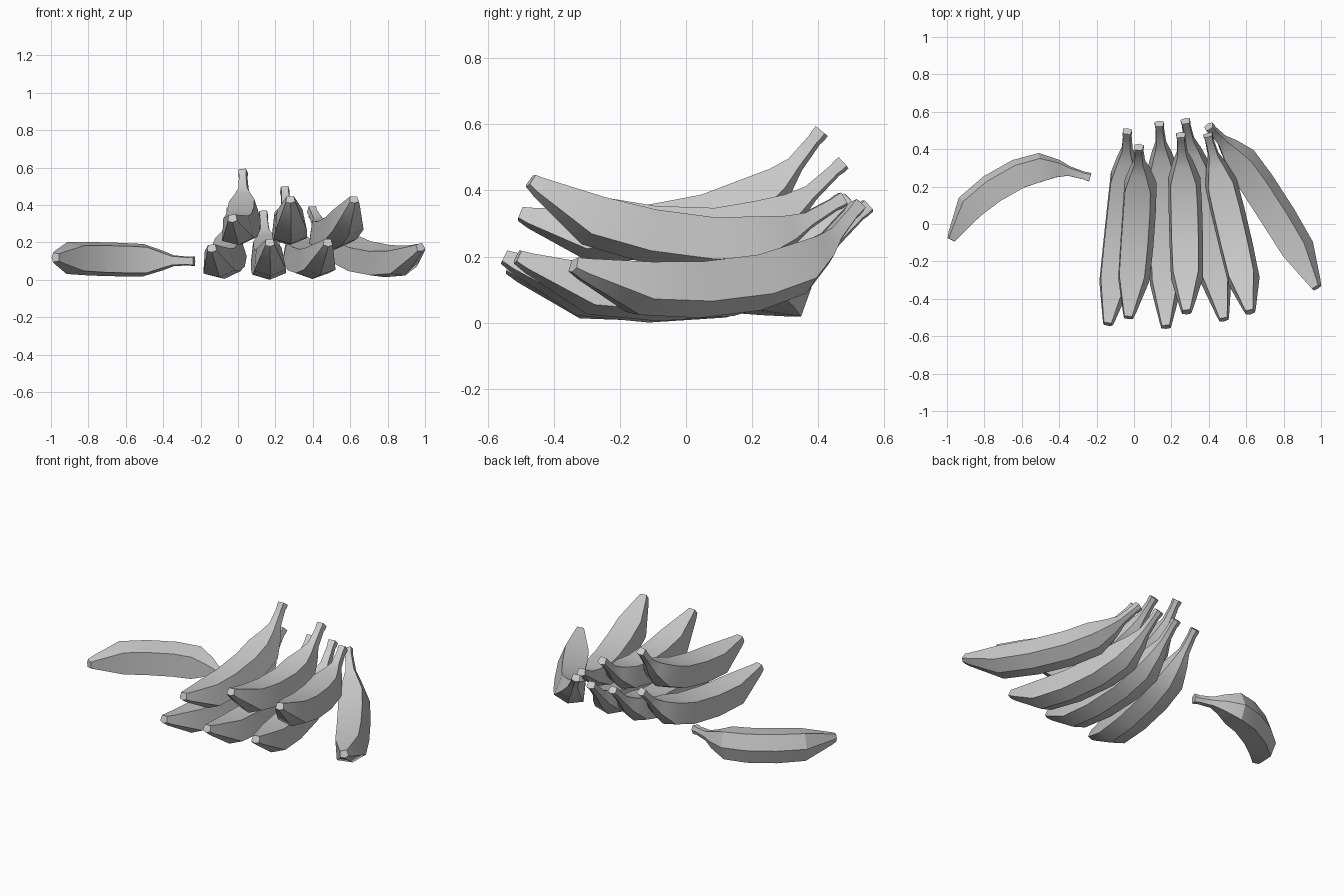
import bpy, bmesh, math
from mathutils import Vector

if "Cube" in bpy.data.objects:
    bpy.data.objects.remove(bpy.data.objects["Cube"])

# Shared shape: position along chord, sag fraction, thickness fraction
STATIONS = [(0, 0, .28), (.03, .12, .40), (.20, .68, .97), (.38, .91, 1.02),
            (.58, 1, 1.02), (.73, .90, .98), (.83, .66, .60),
            (.89, .45, .33), (.97, .12, .26), (.985, .06, .29), (1, 0, .29)]
# Boxy section with flat inner face and a shallow outer ridge:
# (sideways, towards inside of curve)
SECTION = [(.070, .070), (-.070, .070), (-.088, -.055),
           (0, -.086), (.088, -.055)]


def banana(name, tip, stem, sag_dir, depth):
    tip, stem = Vector(tip), Vector(stem)
    chord = stem - tip
    axis = chord.normalized()
    sag = Vector(sag_dir)
    sag = (sag - axis * sag.dot(axis)).normalized()
    side = axis.cross(sag)
    path = [tip + chord * t + sag * depth * s for t, s, _ in STATIONS]
    bm = bmesh.new()
    rings = []
    for i, p in enumerate(path):
        tangent = (path[min(i + 1, len(path) - 1)] - path[max(i - 1, 0)]).normalized()
        inner = side.cross(tangent).normalized()
        if inner.dot(sag) > 0:
            inner.negate()
        r = STATIONS[i][2]
        rings.append([bm.verts.new(p + (side * a + inner * b) * r) for a, b in SECTION])
    n = len(SECTION)
    for a, b in zip(rings, rings[1:]):
        for k in range(n):
            bm.faces.new((a[k], a[(k + 1) % n], b[(k + 1) % n], b[k]))
    bm.faces.new(rings[0])
    bm.faces.new(rings[-1])
    bmesh.ops.recalc_face_normals(bm, faces=bm.faces)
    for f in bm.faces:
        f.smooth = True
    mesh = bpy.data.meshes.new(name)
    bm.to_mesh(mesh)
    bm.free()
    mesh.set_sharp_from_angle(angle=math.radians(30))
    bpy.context.collection.objects.link(bpy.data.objects.new(name, mesh))


# Lower row of the bunch
banana("lower_banana_1", (-.14, -.535, .17), (-.037, .495, .375), (.1, 0, -1), .175)
banana("lower_banana_2", (.17, -.55, .20), (.135, .535, .355), (.05, 0, -1), .19)
banana("lower_banana_3", (.48, -.51, .20), (.275, .55, .355), (0, 0, -1), .185)
banana("lower_banana_4", (.975, -.34, .175), (.40, .52, .355), (.2, .12, -1), .165)
# Upper row of the bunch
banana("upper_banana_1", (-.03, -.50, .33), (.025, .41, .58), (.1, 0, -1), .17)
banana("upper_banana_2", (.28, -.47, .43), (.25, .475, .485), (.05, 0, -1), .19)
banana("upper_banana_3", (.62, -.47, .43), (.395, .475, .375), (.05, 0, -1), .155)
# Loose banana lying on its side
banana("loose_banana", (-.975, -.085, .12), (-.235, .248, .10), (-.42, .91, 0), .168)
